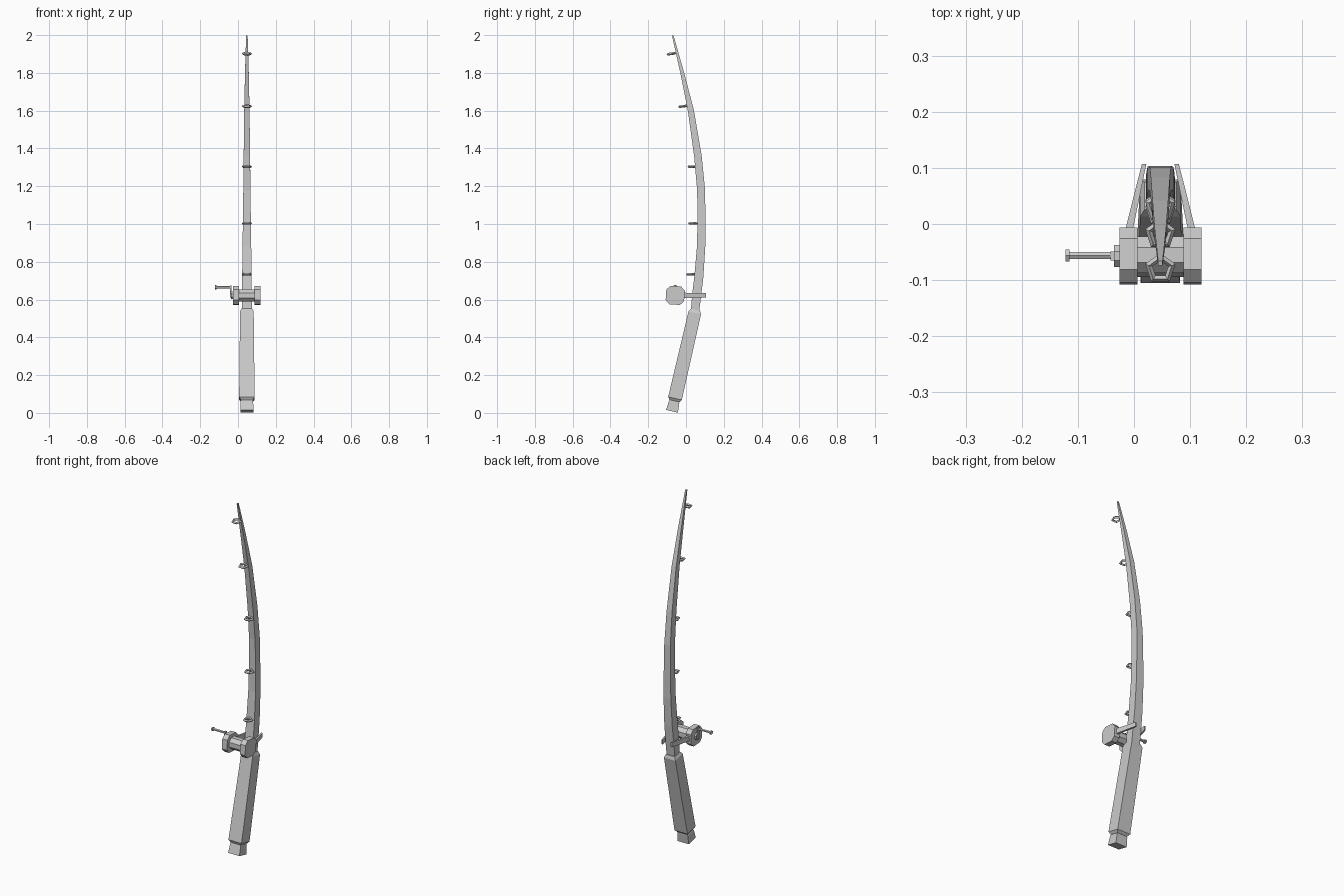
import bpy, bmesh, math
from mathutils import Vector, Matrix

if "Cube" in bpy.data.objects:
    bpy.data.objects.remove(bpy.data.objects["Cube"])

CX = 0.047  # centre plane of the rod


def loft(name, rings):
    """Skin a closed solid through rings of equal vertex count."""
    bm = bmesh.new()
    vs = [[bm.verts.new(p) for p in r] for r in rings]
    n = len(vs[0])
    for a, b in zip(vs, vs[1:]):
        for i in range(n):
            j = (i + 1) % n
            bm.faces.new((a[i], a[j], b[j], b[i]))
    bm.faces.new(vs[0])
    bm.faces.new(vs[-1])
    bmesh.ops.recalc_face_normals(bm, faces=bm.faces)
    me = bpy.data.meshes.new(name)
    bm.to_mesh(me)
    bm.free()
    ob = bpy.data.objects.new(name, me)
    bpy.context.collection.objects.link(ob)
    return ob


def square_tube(name, stations):
    """Four-sided tube along (y, z) stations with half sizes hx, hy."""
    rings = []
    for i, (y, z, hx, hy) in enumerate(stations):
        a = stations[max(i - 1, 0)]
        b = stations[min(i + 1, len(stations) - 1)]
        t = Vector((0, b[0] - a[0], b[1] - a[1])).normalized()
        side = Vector((0, t.z, -t.y))
        c = Vector((CX, y, z))
        rings.append([c + Vector((sx * hx, 0, 0)) + side * sy * hy
                      for sx, sy in ((-1, -1), (1, -1), (1, 1), (-1, 1))])
    return loft(name, rings)


def x_prism(name, outline, y, z, stations, turn=0.0):
    """Loft of a yz outline along x; stations are (x, scale)."""
    c, s = math.cos(turn), math.sin(turn)
    return loft(name, [[(x, y + k * (c * u - s * v), z + k * (s * u + c * v))
                        for u, v in outline] for x, k in stations])


def ngon(n):
    return [(math.cos(math.tau * (i + .5) / n), math.sin(math.tau * (i + .5) / n)) for i in range(n)]


# Grip and end cap along a leaning straight axis
LEAN = math.radians(13.0)


def on_axis(d, hx, hy):
    return (-0.074 + d * math.sin(LEAN), 0.0085 + d * math.cos(LEAN), hx, hy)


square_tube("end_cap", [on_axis(*s) for s in (
    (0, .035, .032), (.05, .033, .028), (.064, .027, .024))])
square_tube("grip", [on_axis(*s) for s in (
    (.056, .031, .027), (.070, .041, .037), (.535, .036, .034), (.552, .028, .025))])

# Curved tapering rod blank
square_tube("rod_blank", [
    (.047, .53, .026, .022), (.056, .62, .026, .024), (.068, .72, .025, .024),
    (.080, .88, .023, .022), (.082, 1.02, .021, .021), (.080, 1.18, .019, .021),
    (.063, 1.36, .017, .020), (.026, 1.60, .014, .016),
    (-.020, 1.80, .010, .010), (-.070, 1.998, .004, .004)])

# Five-sided line guides along the front of the rod
for i, (y, z, tilt) in enumerate(((.023, .733, 0), (.034, 1.003, 0), (.031, 1.304, 0),
                                  (-.018, 1.623, 7), (-.080, 1.901, 8))):
    bpy.ops.mesh.primitive_torus_add(major_segments=5, minor_segments=4,
                                     major_radius=.0215, minor_radius=.0068)
    g = bpy.context.object
    g.name = f"line_guide_{i + 1}"
    g.matrix_world = (Matrix.Translation((CX, y, z)) @ Matrix.Rotation(math.radians(tilt), 4, 'X')
                      @ Matrix.Rotation(math.pi / 2, 4, 'Z'))

# Reel: two chamfered side plates, spool and arms reaching the rod
RY, RZ = -0.057, 0.622
h, k = 0.049, 0.028
plate = [(h, -k), (h, k), (k, h), (-k, h), (-h, k), (-h, -k), (-k, -h), (k, -h)]
for side, label in ((-1, "left"), (1, "right")):
    x_prism(f"reel_plate_{label}", plate, RY, RZ,
            [(CX + side * .041, 1), (CX + side * .073, 1)], math.radians(-4))
    loft(f"reel_arm_{label}", [
        [(CX + side * dx, y, RZ + dz) for dx, dz in
         ((inner, -hz), (outer, -hz), (outer, hz), (inner, hz))]
        for y, inner, outer, hz in ((-.03, .054, .067, .015), (0, .047, .060, .014),
                                    (.107, .025, .033, .012))])
x_prism("reel_spool", ngon(8), RY + .002, RZ, [(CX - .05, .035), (CX + .05, .035)])

# Crank: hub, arm, handle and knob
x_prism("crank_hub", ngon(8), RY, RZ, [(-.036, .021), (-.020, .021)])
x_prism("crank_arm", [(-.008, -.012), (.008, -.012), (.008, .052), (-.008, .052)],
        RY, RZ, [(-.042, 1), (-.034, 1)])
x_prism("crank_handle", ngon(6), RY + .001, .666, [(-.118, .007), (-.036, .007)])
x_prism("crank_knob", ngon(6), RY + .001, .666, [(-.122, .012), (-.115, .012)])
